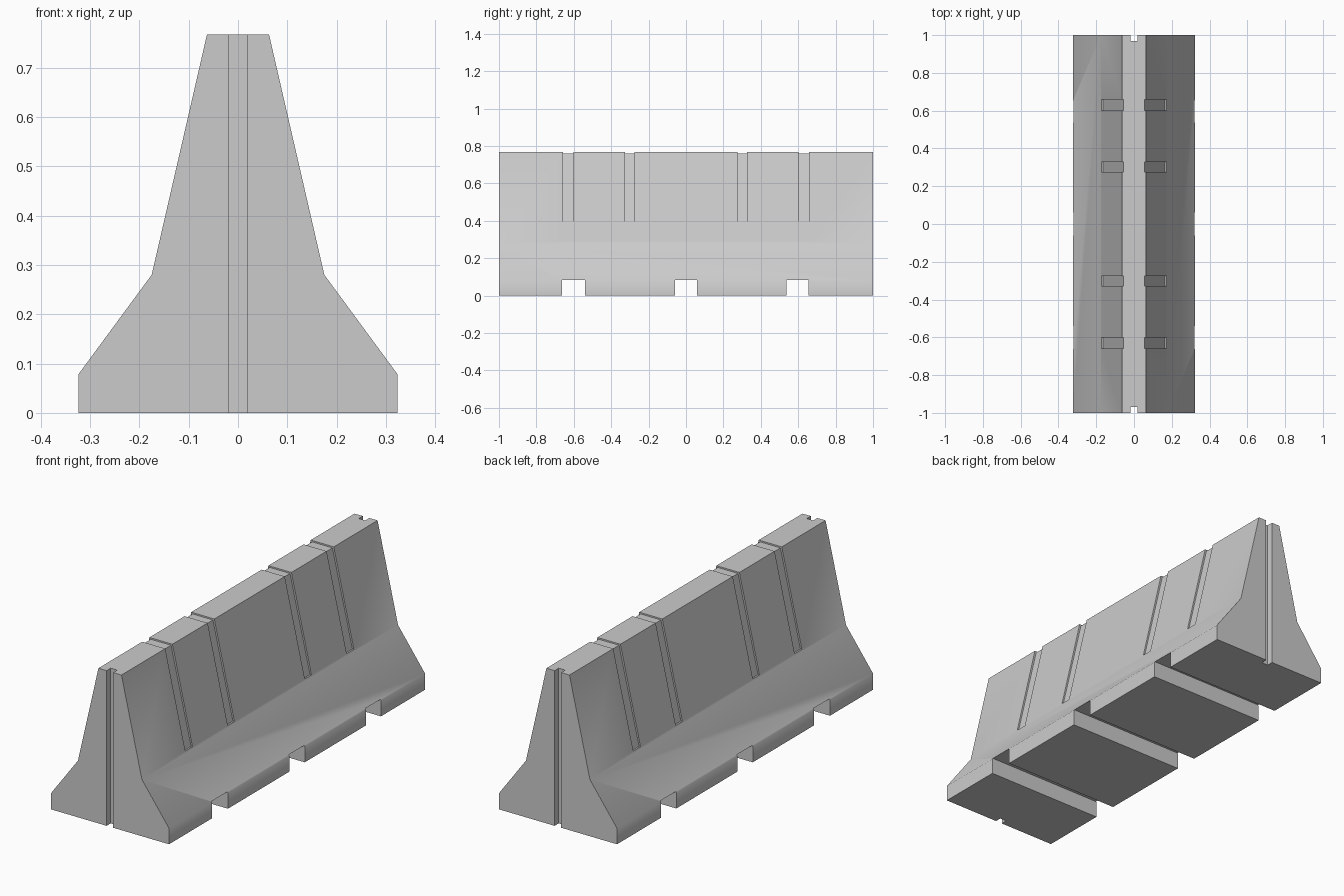
import bpy, bmesh, math

if "Cube" in bpy.data.objects:
    bpy.data.objects.remove(bpy.data.objects["Cube"])

def prism(name, profile, y0, y1):
    """Extrude an (x, z) profile along y."""
    bm = bmesh.new()
    face = bm.faces.new([bm.verts.new((x, y0, z)) for x, z in profile])
    ext = bmesh.ops.extrude_face_region(bm, geom=[face])
    moved = [v for v in ext["geom"] if isinstance(v, bmesh.types.BMVert)]
    bmesh.ops.translate(bm, verts=moved, vec=(0, y1 - y0, 0))
    bmesh.ops.recalc_face_normals(bm, faces=bm.faces)
    mesh = bpy.data.meshes.new(name)
    bm.to_mesh(mesh)
    bm.free()
    obj = bpy.data.objects.new(name, mesh)
    bpy.context.collection.objects.link(obj)
    return obj

def mirrored(half):
    """Close a right-hand outline with its mirror image."""
    return half + [(-x, z) for x, z in reversed(half)]

def box(x, z0, z1):
    return [(x, z0), (x, z1), (-x, z1), (-x, z0)]

# Tapered concrete body
body = prism("barrier_body", mirrored([(0.323, 0), (0.323, 0.079), (0.175, 0.28), (0.063, 0.767)]), -1, 1)
bpy.context.view_layer.objects.active = body
body.select_set(True)

cutters = []
# Fork slots through the base
for y0, y1 in [(-0.663, -0.54), (-0.06, 0.06), (0.537, 0.655)]:
    cutters.append(prism("fork_slot_cutter", box(0.5, -0.1, 0.083), y0, y1))

# Shallow strap grooves running up one side, over the top and down the other
arch = (mirrored([(0.3, 0.29), (0.3, 0.9)])
        + [(-0.165, 0.29), (-0.0555, 0.76), (0.0555, 0.76), (0.165, 0.29)])
for s in (-1, 1):
    for y, w in [(0.63, 0.056), (0.301, 0.052)]:
        cutters.append(prism("strap_groove_cutter", arch, s * y - w / 2, s * y + w / 2))
    # Vertical joint groove in each end face
    y0, y1 = sorted((s * 0.968, s * 1.1))
    cutters.append(prism("end_groove_cutter", box(0.018, -0.1, 0.9), y0, y1))

for cutter in cutters:
    cutter.hide_render = True
    mod = body.modifiers.new("cut", "BOOLEAN")
    mod.operation, mod.solver, mod.object = "DIFFERENCE", "EXACT", cutter
    bpy.ops.object.modifier_apply(modifier=mod.name)
    bpy.data.objects.remove(cutter)

# Soft shading over the shallow creases, crisp cut edges
bpy.ops.object.shade_smooth_by_angle(angle=math.radians(40))
